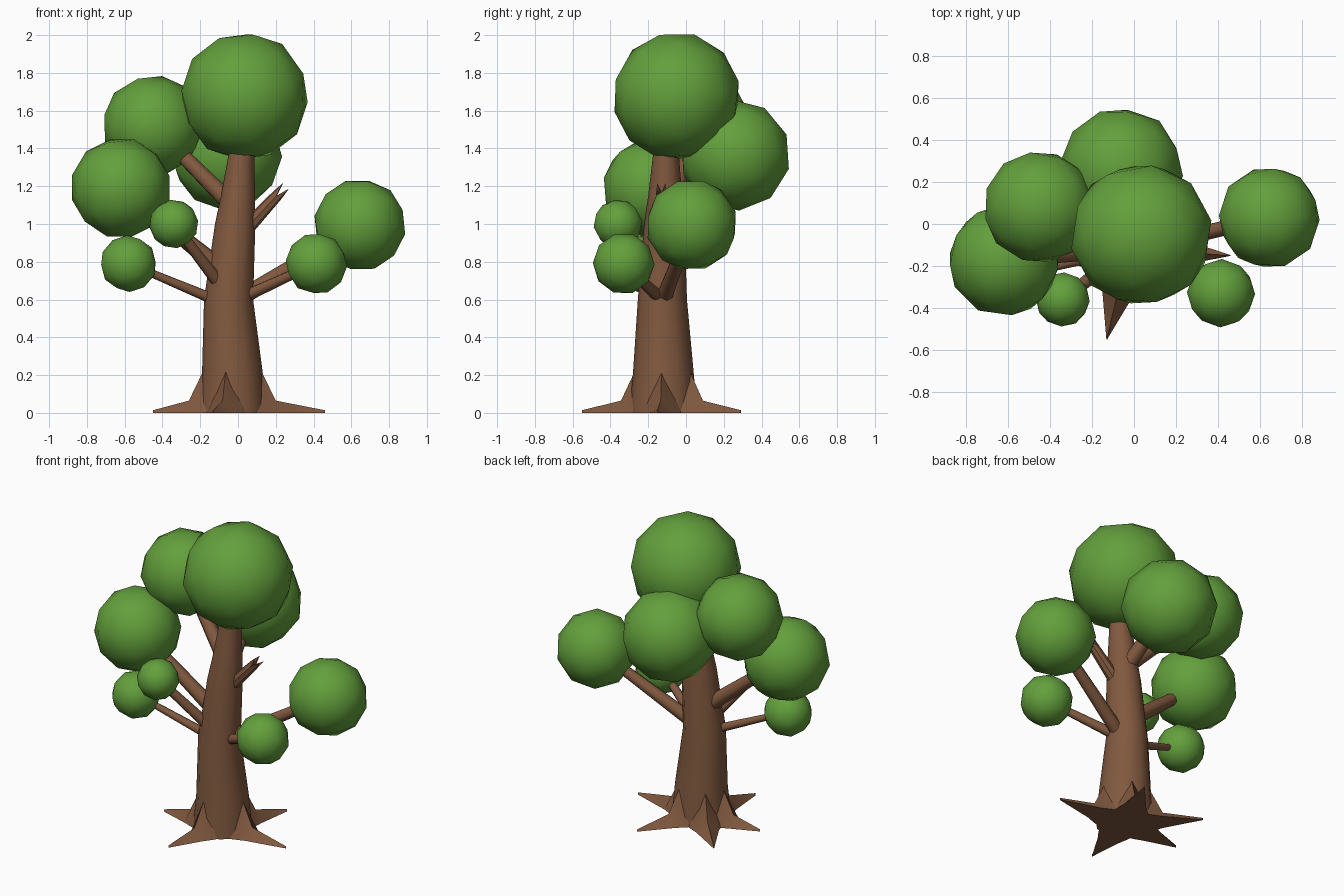
import bpy, bmesh, math
from mathutils import Vector, Matrix

cube = bpy.data.objects.get("Cube")
if cube:
    bpy.data.objects.remove(cube, do_unlink=True)


def material(name, colour):
    m = bpy.data.materials.new(name)
    m.use_nodes = True
    m.diffuse_color = (*colour, 1)
    m.node_tree.nodes["Principled BSDF"].inputs["Base Color"].default_value = (*colour, 1)
    return m


BARK = material("brown bark", (0.22, 0.10, 0.05))
LEAF = material("leaf green", (0.125, 0.35, 0.045))


def finish(bm, name, mat, angle):
    bmesh.ops.recalc_face_normals(bm, faces=bm.faces)
    mesh = bpy.data.meshes.new(name)
    bm.to_mesh(mesh)
    bm.free()
    mesh.materials.append(mat)
    ob = bpy.data.objects.new(name, mesh)
    bpy.context.collection.objects.link(ob)
    bpy.ops.object.select_all(action='DESELECT')
    ob.select_set(True)
    bpy.context.view_layer.objects.active = ob
    bpy.ops.object.shade_smooth_by_angle(angle=math.radians(angle))
    return ob


def loft(bm, rings):
    """Skin a list of equal-length point rings and cap both ends."""
    loops = [[bm.verts.new(p) for p in ring] for ring in rings]
    for a, b in zip(loops, loops[1:]):
        for i in range(len(a)):
            j = (i + 1) % len(a)
            bm.faces.new((a[i], a[j], b[j], b[i]))
    bm.faces.new(loops[0][::-1])
    bm.faces.new(loops[-1])
    return loops


def circle(centre, radius, sides, direction=Vector((0, 0, 1))):
    q = Vector(direction).to_track_quat('Z', 'Y')
    return [Vector(centre) + q @ Vector((radius * math.cos(t), radius * math.sin(t), 0))
            for t in (2 * math.pi * i / sides for i in range(sides))]


# Trunk: leaning, tapering column (x, y, z, radius)
sections = [(-0.03, -0.12, 0, 0.18), (-0.03, -0.12, 0.22, 0.16), (-0.05, -0.125, 0.6, 0.13),
            (-0.015, -0.115, 1.0, 0.107), (0.0, -0.11, 1.15, 0.09), (0.025, -0.105, 1.45, 0.06)]
bm = bmesh.new()
loft(bm, [circle(s[:3], s[3], 12) for s in sections])
finish(bm, "trunk", BARK, 40)

# Roots: pointed spurs that flare out of the trunk foot
foot = Vector((-0.03, -0.12, 0))
root_tips = [(-0.13, -0.55), (0.46, -0.15), (0.16, 0.29), (-0.36, 0.22), (-0.45, -0.14)]
for n, (x, y) in enumerate(root_tips, 1):
    tip = Vector((x, y, 0.012))
    out = (tip - foot).to_2d().to_3d().normalized()
    side = out.cross(Vector((0, 0, 1)))

    def spur(dist, half, top):
        c = foot + out * dist
        return [c - side * half, c + side * half, c + Vector((0, 0, top))]
    bm = bmesh.new()
    end = (tip - foot).to_2d().length
    loft(bm, [spur(0.10, 0.12, 0.30), spur(0.16, 0.10, 0.21),
              spur(0.23, 0.07, 0.065), spur(end, 0.002, 0.014)])
    finish(bm, f"root_{n}", BARK, 30)

# Foliage: faceted balls (name, centre, radius)
foliage = {
    "crown": ((0.035, -0.05, 1.675), 0.342),
    "upper_right": ((-0.45, 0.08, 1.52), 0.270),
    "outer_right": ((-0.62, -0.175, 1.19), 0.268),
    "rear": ((-0.06, 0.26, 1.365), 0.295),
    "outer_left": ((0.645, 0.03, 0.995), 0.245),
    "front_left": ((0.415, -0.33, 0.79), 0.163),
    "front_right": ((-0.34, -0.36, 1.0), 0.130),
    "lower_right": ((-0.58, -0.25, 0.79), 0.150),
}
for n, (name, (centre, radius)) in enumerate(foliage.items()):
    bm = bmesh.new()
    turn = Matrix.Rotation(0.5 + n, 4, 'Z') @ Matrix.Rotation(0.3 + 0.4 * n, 4, 'X')
    bmesh.ops.create_icosphere(bm, subdivisions=2, radius=radius,
                               matrix=Matrix.Translation(centre) @ turn)
    finish(bm, name + "_foliage", LEAF, 60)

# Branches: tapered limbs from the trunk into each ball (start, end radii)
branches = {
    "upper_right": ((-0.01, -0.10, 1.08), 0.050, 0.035),
    "outer_right": ((-0.05, -0.11, 0.73), 0.050, 0.032),
    "rear": ((0.0, -0.10, 1.05), 0.050, 0.035),
    "outer_left": ((0.0, -0.12, 0.60), 0.045, 0.030),
    "front_left": ((0.0, -0.13, 0.60), 0.034, 0.022),
    "front_right": ((-0.08, -0.16, 0.66), 0.036, 0.026),
    "lower_right": ((-0.09, -0.13, 0.585), 0.030, 0.018),
}
for name, (start, r0, r1) in branches.items():
    a, b = Vector(start), Vector(foliage[name][0])
    bm = bmesh.new()
    loft(bm, [circle(a, r0, 8, b - a), circle(b, r1, 8, b - a)])
    finish(bm, name + "_branch", BARK, 50)

# Broken branch: short limb with a splintered end
a, b = Vector((0.02, -0.12, 0.95)), Vector((0.215, -0.13, 1.16))
axis = (b - a).normalized()
bm = bmesh.new()
loops = loft(bm, [circle(a, 0.042, 8, axis), circle(b, 0.03, 8, axis)])
for i, v in enumerate(loops[1]):
    v.co += axis * (0.055 if i % 2 else -0.015)
cap = [f for f in bm.faces if all(v in loops[1] for v in f.verts)]
hollow = bmesh.ops.poke(bm, faces=cap)["verts"][0]
hollow.co = b - axis * 0.02
finish(bm, "broken_branch", BARK, 30)
